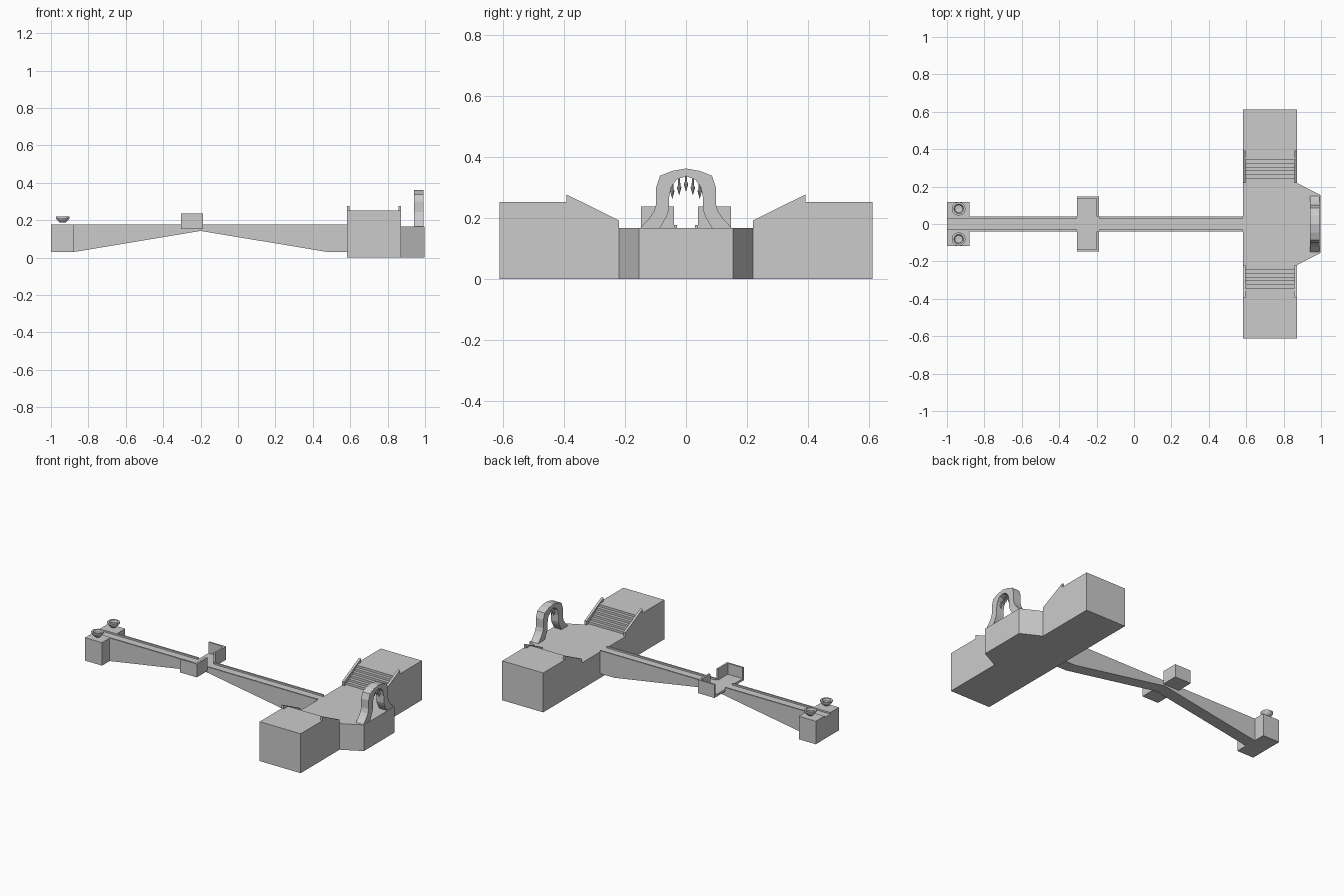
import bpy, bmesh
from math import cos, sin, pi

if "Cube" in bpy.data.objects:
    bpy.data.objects.remove(bpy.data.objects["Cube"])


def finish(name, bm):
    bmesh.ops.recalc_face_normals(bm, faces=bm.faces)
    me = bpy.data.meshes.new(name)
    bm.to_mesh(me)
    bm.free()
    ob = bpy.data.objects.new(name, me)
    bpy.context.collection.objects.link(ob)
    return ob


def prism(name, outline, axis, a, b):
    """Extrude a 2D outline along an axis from a to b."""
    place = {'x': lambda p, t: (t, p[0], p[1]),
             'y': lambda p, t: (p[0], t, p[1]),
             'z': lambda p, t: (p[0], p[1], t)}[axis]
    bm = bmesh.new()
    face = bm.faces.new([bm.verts.new(place(p, a)) for p in outline])
    ext = bmesh.ops.extrude_face_region(bm, geom=[face])
    shift = place((0, 0), b - a)
    bmesh.ops.translate(bm, vec=shift,
                        verts=[g for g in ext['geom'] if isinstance(g, bmesh.types.BMVert)])
    return finish(name, bm)


def box(name, x0, x1, y0, y1, z0, z1):
    return prism(name, [(x0, y0), (x1, y0), (x1, y1), (x0, y1)], 'z', z0, z1)


def lathe(name, profile, loc, n):
    """Revolve (radius, height) points about a vertical axis."""
    bm = bmesh.new()
    rings = []
    for r, z in profile:
        k = 1 if r == 0 else n
        rings.append([bm.verts.new((loc[0] + r * cos(2 * pi * i / n),
                                    loc[1] + r * sin(2 * pi * i / n),
                                    loc[2] + z)) for i in range(k)])
    for lo, hi in zip(rings, rings[1:]):
        for i in range(n):
            j = (i + 1) % n
            quad = [lo[i % len(lo)], lo[j % len(lo)], hi[j % len(hi)], hi[i % len(hi)]]
            bm.faces.new(list(dict.fromkeys(quad)))
    return finish(name, bm)


DECK, RAIL, HIGH = 0.167, 0.177, 0.252

# Central platform with a chamfered end
prism('platform', [(0.582, -0.22), (0.87, -0.22), (0.998, -0.154),
                   (0.998, 0.154), (0.87, 0.22), (0.582, 0.22)], 'z', 0, DECK)

# Bridge with a tapering underside
prism('bridge', [(-1, 0.03), (-0.88, 0.03), (-0.2, 0.143), (0.48, 0.03),
                 (0.582, 0.03), (0.582, DECK), (-1, DECK)], 'y', -0.04, 0.04)

# Raised terrace outline, including the stair flight
STEPS, Y0, Y1 = 6, 0.22, 0.345
terrace = [(0.612, 0), (0.612, HIGH)]
for i in range(STEPS, 0, -1):
    y = Y0 + (Y1 - Y0) * i / STEPS
    terrace += [(y, DECK + (HIGH - DECK) * i / STEPS),
                (y, DECK + (HIGH - DECK) * (i - 1) / STEPS)]
terrace += [(Y0, DECK), (Y0, 0)]

for s, side in ((-1, 'front'), (1, 'back')):
    # Terrace and sloped stair walls
    prism(side + '_terrace', [(s * y, z) for y, z in terrace], 'x', 0.582, 0.872)
    wall = [(s * Y0, 0.1), (s * Y0, 0.192), (s * 0.392, 0.277), (s * 0.392, 0.24)]
    for x, end in ((0.582, 'inner'), (0.857, 'outer')):
        prism(f'{side}_{end}_stair_wall', wall, 'x', x, x + 0.015)

    # Bridge kerbs, broken at the balcony
    a, b = sorted((s * 0.03, s * 0.04))
    for i, (x0, x1) in enumerate(((-1, -0.305), (-0.188, 0.582))):
        box(f'{side}_kerb_{i}', x0, x1, a, b, DECK - 0.01, RAIL)

    # Balcony floor and its two walls
    a, b = sorted((s * 0.04, s * 0.148))
    box(side + '_balcony_floor', -0.305, -0.188, a, b, 0.152, DECK)
    box(side + '_balcony_side_wall', -0.2, -0.188, a, b, 0.152, 0.237)
    a, b = sorted((s * 0.137, s * 0.148))
    box(side + '_balcony_outer_wall', -0.305, -0.188, a, b, 0.152, 0.237)

    # Bridge end pier with a fire bowl
    a, b = sorted((s * 0.04, s * 0.117))
    box(side + '_end_pier', -1, -0.88, a, b, 0.03, RAIL)
    lathe(side + '_bowl', [(0, 0), (0.016, 0.001), (0.028, 0.012), (0.037, 0.026),
                           (0.037, 0.033), (0.026, 0.033), (0.021, 0.02), (0, 0.018)],
          (-0.937, s * 0.081, 0.187), 12)

# Flared arch at the platform end
outer = [(0.15, DECK), (0.122, 0.197), (0.106, 0.22), (0.098, 0.245),
         (0.098, 0.3), (0.085, 0.338), (0.045, 0.354)]
inner = [(0.03, 0.326), (0.048, 0.303), (0.055, 0.27), (0.056, 0.225),
         (0.063, 0.205), (0.085, DECK)]
half = outer + [(0, 0.362)]
ring = (half + [(-y, z) for y, z in reversed(outer)]
        + [(-y, z) for y, z in reversed(inner)] + [(0, 0.337)] + inner)
prism('arch', ring, 'x', 0.94, 0.993)

# Hanging spikes under the arch
for i in range(-2, 3):
    drop = 0.285 - 0.0115 * abs(i)
    top = 0.342 - 0.012 * abs(i)
    lathe(f'spike_{i + 2}', [(0, 0), (0.0075, 0.026), (0.004, 0.032),
                             (0.003, top - drop), (0, top - drop)],
          (0.967, i * 0.0225, drop), 8)
